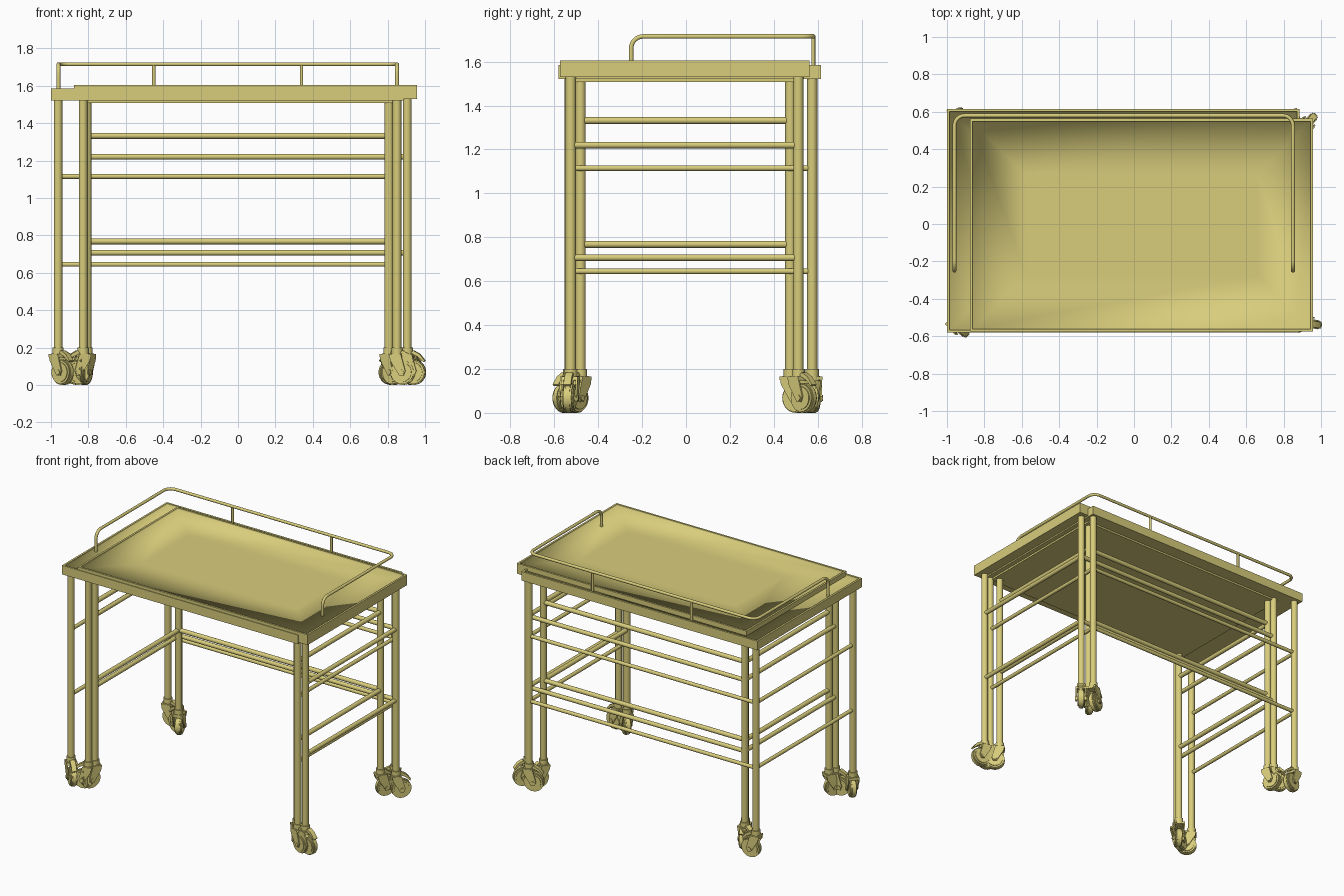
import bpy, bmesh, math
from mathutils import Vector, Matrix

if "Cube" in bpy.data.objects:
    bpy.data.objects.remove(bpy.data.objects["Cube"])

mat = bpy.data.materials.new("pale brass yellow")
mat.diffuse_color = (0.69, 0.61, 0.20, 1)
mat.use_nodes = True
mat.node_tree.nodes["Principled BSDF"].inputs["Base Color"].default_value = mat.diffuse_color


def finish(bm, name):
    """Smooth shading, with sharp convex edges kept crisp."""
    bmesh.ops.recalc_face_normals(bm, faces=bm.faces)
    for f in bm.faces:
        f.smooth = True
    for e in bm.edges:
        if e.is_manifold and e.is_convex and e.calc_face_angle(0) > math.radians(35):
            e.smooth = False
    me = bpy.data.meshes.new(name)
    bm.to_mesh(me)
    bm.free()
    me.materials.append(mat)
    ob = bpy.data.objects.new(name, me)
    bpy.context.collection.objects.link(ob)
    return ob


def rod(bm, a, b, r, seg=20):
    a, b = Vector(a), Vector(b)
    d = b - a
    m = Matrix.Translation((a + b) / 2) @ d.to_track_quat('Z', 'Y').to_matrix().to_4x4()
    bmesh.ops.create_cone(bm, cap_ends=True, segments=seg, radius1=r, radius2=r,
                          depth=d.length, matrix=m)


def prism(bm, pts, y0, y1):
    """Extrude an (x, z) outline between two y values."""
    va = [bm.verts.new((x, y0, z)) for x, z in pts]
    vb = [bm.verts.new((x, y1, z)) for x, z in pts]
    bm.faces.new(va)
    bm.faces.new(vb[::-1])
    n = len(pts)
    for i in range(n):
        bm.faces.new((va[i], va[(i + 1) % n], vb[(i + 1) % n], vb[i]))


def tray(name, x0, x1, y0, y1, z0, z1):
    """Slab with a thin rim; floor shading blends softly into the rim."""
    bm = bmesh.new()
    rings = []
    for inset, z in ((0, z0), (0, z1), (0.014, z1), (0.014, z1 - 0.014), (0.30, z1 - 0.015)):
        rings.append([bm.verts.new(p) for p in (
            (x0 + inset, y0 + inset, z), (x1 - inset, y0 + inset, z),
            (x1 - inset, y1 - inset, z), (x0 + inset, y1 - inset, z))])
    bm.faces.new(rings[0][::-1])
    for a, b in zip(rings, rings[1:]):
        for i in range(4):
            j = (i + 1) % 4
            bm.faces.new((a[i], a[j], b[j], b[i]))
    bm.faces.new(rings[-1])
    finish(bm, name)


def caster(name, x, y, angle):
    """Swivel wheel with cap, fork and brake lever, turned to an angle."""
    bm = bmesh.new()
    # swivel cap
    rod(bm, (0, 0, 0.165), (0, 0, 0.2), 0.03)
    rod(bm, (0, 0, 0.145), (0, 0, 0.168), 0.036)
    # fork cheeks and bridge
    for s in (-1, 1):
        prism(bm, [(-0.034, 0.165), (0.03, 0.165), (0.055, 0.075), (0.045, 0.05),
                   (0.022, 0.05), (-0.028, 0.13)], s * 0.029, s * 0.037)
    prism(bm, [(-0.034, 0.15), (0.034, 0.15), (0.03, 0.165), (-0.034, 0.165)], -0.037, 0.037)
    # wheel with rounded shoulders, hub and axle
    wx, wz = 0.033, 0.068
    for w, r in ((0.024, 0.052), (0.019, 0.063), (0.011, 0.068)):
        rod(bm, (wx, -w, wz), (wx, w, wz), r, 28)
    rod(bm, (wx, -0.042, wz), (wx, 0.042, wz), 0.014, 14)
    # brake lever
    prism(bm, [(0.02, 0.17), (0.035, 0.185), (0.07, 0.165), (0.097, 0.13),
               (0.09, 0.122), (0.06, 0.15)], -0.017, 0.017)
    bmesh.ops.transform(bm, verts=bm.verts, matrix=Matrix.Translation((x, y, 0))
                        @ Matrix.Rotation(math.radians(angle), 4, 'Z'))
    finish(bm, name)


# three nested tables: tray bounds, leg x pair, leg y pair, rail heights, radius, caster angles
TABLES = {
    "outer": ((-1.0, 0.885, -0.58, 0.615, 1.52, 1.585), (-0.962, 0.85), (-0.53, 0.575),
              (1.115, 0.645), 0.013, (-42, -15, 10, -160)),
    "middle": ((-0.878, 0.958, -0.575, 0.563, 1.53, 1.605), (-0.828, 0.905), (-0.525, 0.512),
               (1.22, 0.707), 0.015, (-165, -10, 160, 48)),
    "inner": ((-0.85, 0.85, -0.52, 0.52, 1.507, 1.57), (-0.807, 0.807), (-0.48, 0.475),
              (1.332, 0.768), 0.016, (-120, -40, 110, 60)),
}
for tag, (box, xs, ys, heights, rr, angs) in TABLES.items():
    tray(tag + "_tray", *box)
    k = 0
    for y, fb in zip(ys, ("front", "back")):
        for x, lr in zip(xs, ("left", "right")):
            bm = bmesh.new()
            rod(bm, (x, y, 0.17), (x, y, box[4] + 0.005), 0.023, 24)
            finish(bm, f"{tag}_{fb}_{lr}_leg")
            caster(f"{tag}_{fb}_{lr}_caster", x, y, angs[k])
            k += 1
    # side and back rails, front left open
    for z, lv in zip(heights, ("upper", "lower")):
        bm = bmesh.new()
        for x in xs:
            rod(bm, (x, ys[0], z), (x, ys[1], z), rr)
        rod(bm, (xs[0], ys[1], z), (xs[1], ys[1], z), rr)
        finish(bm, f"{tag}_{lv}_rails")

# guard rail bent round the left, back and right of the top
corners = [Vector(p) for p in ((-0.96, -0.25, 1.57), (-0.96, -0.25, 1.715), (-0.96, 0.58, 1.715),
                               (0.85, 0.58, 1.715), (0.85, -0.25, 1.715), (0.85, -0.25, 1.57))]
path = [corners[0]]
for p, c, n in zip(corners, corners[1:], corners[2:]):
    a = c + (p - c).normalized() * 0.055
    b = c + (n - c).normalized() * 0.055
    o = a + b - c
    for i in range(9):
        t = math.pi / 2 * i / 8
        path.append(o + (a - o) * math.cos(t) + (b - o) * math.sin(t))
path.append(corners[-1])
cu = bpy.data.curves.new("guard_rail", 'CURVE')
cu.dimensions = '3D'
cu.bevel_depth = 0.0105
cu.bevel_resolution = 3
cu.use_fill_caps = True
sp = cu.splines.new('POLY')
sp.points.add(len(path) - 1)
for pt, p in zip(sp.points, path):
    pt.co = (*p, 1)
cu.materials.append(mat)
bpy.context.collection.objects.link(bpy.data.objects.new("guard_rail", cu))

# back posts of the guard rail
bm = bmesh.new()
for x in (-0.45, 0.34):
    rod(bm, (x, 0.58, 1.565), (x, 0.58, 1.715), 0.009, 14)
finish(bm, "guard_posts")
